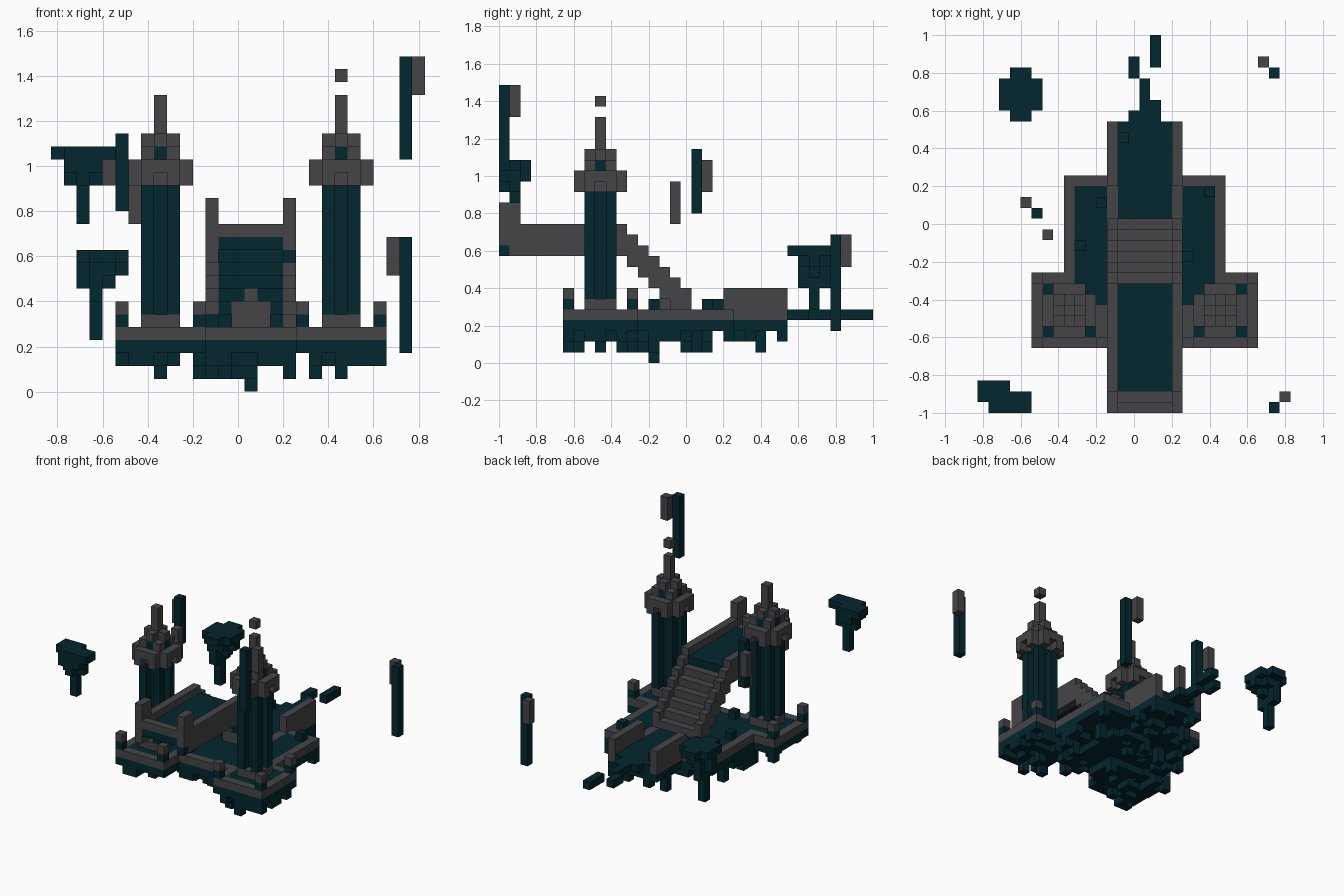
import bpy
import bmesh
import random
from mathutils import Vector

random.seed(11)
if "Cube" in bpy.data.objects:
    bpy.data.objects.remove(bpy.data.objects["Cube"], do_unlink=True)

U = 2 / 35                      # block size
ORIGIN = Vector((-14.5, -17.5, 0))


def make_material(name, rgb):
    mat = bpy.data.materials.new(name)
    mat.use_nodes = True
    mat.diffuse_color = (*rgb, 1)
    bsdf = mat.node_tree.nodes["Principled BSDF"]
    bsdf.inputs["Base Color"].default_value = (*rgb, 1)
    bsdf.inputs["Roughness"].default_value = 0.9
    return mat


TEAL = make_material("dark teal", (0.0008, 0.020, 0.028))
GREY = make_material("stone grey", (0.060, 0.058, 0.065))

parts = {}                      # name -> (material, set of blocks)
filled = {}                     # block -> name of the part that owns it


def put(name, mat, cells):
    own = parts.setdefault(name, (mat, set()))[1]
    for c in cells:
        if c not in filled:
            filled[c] = name
            own.add(c)


def box(x, y, z):
    """Blocks of a box; each range is (start, end) or one index."""
    r = [range(*a) if isinstance(a, tuple) else range(a, a + 1) for a in (x, y, z)]
    return {(i, j, k) for i in r[0] for j in r[1] for k in r[2]}


def mirror(cells):
    return {(30 - i, j, k) for i, j, k in cells}


def both(cells):
    return cells | mirror(cells)


# Footprint: central court, causeway and two tower bases
court = box((8, 23), (13, 22), 4) | box((12, 19), (9, 27), 4) | both(box((5, 12), (6, 13), 4))


def on_rim(c):
    i, j, k = c
    if j == 26 and 12 < i < 18:
        return False
    return any((i + a, j + b, k) not in court for a in (-1, 0, 1) for b in (-1, 0, 1))


rim = {c for c in court if on_rim(c)} | both(box(12, (18, 22), 4))
put("stone_rim", GREY, rim)
put("court_floor", TEAL, court - rim)

# Ragged rock hanging below: heavy core, scattered roots, lowest level per column and row
low_by_x = "122123111112213121121"
low_by_y = "111121111221113222132"
rock = {(15, 14, k) for k in range(4)}
for i, j, k in sorted(court):
    core = abs(i - 15) + abs(j - 14) < 5
    low = random.choice((1, 1, 2) if core else (1, 2, 2, 3, 3))
    low = max(low, int(low_by_x[i - 5]), int(low_by_y[j - 6]))
    rock |= box(i, j, (low, 4))
put("hanging_rock", TEAL, rock)

# Corner posts, causeway walls and tufts
posts = [(5, 6), (11, 6), (5, 12)]
for i, j in posts:
    put("post_bases", TEAL, both(box(i, j, 5)))
    put("post_tops", GREY, both(box(i, j, 6)))
put("causeway_walls", GREY, both(box(12, (21, 27), (5, 7))))
for i, j in [(11, 19), (9, 15), (21, 20), (19, 14), (13, 25), (12, 10)]:
    put("tufts", TEAL, box(i, j, 5))

# Towers: stepped foot, grooved shaft, crown and spire
cx, cy = 8, 9


def square(r, z):
    return box((cx - r, cx + r + 1), (cy - r, cy + r + 1), z)


def corners(r, z):
    return {c for c in square(r, z) if abs(c[0] - cx) + abs(c[1] - cy) == 2 * r}


def middles(r, z):
    return {c for c in square(r, z) if abs(c[0] - cx) + abs(c[1] - cy) == r
            and cx - c[0] in (0, r, -r) and cy - c[1] in (0, r, -r)}


put("tower_feet", GREY, both(square(1, 5)))
put("tower_shafts", TEAL, both(corners(1, (6, 16)) | box(cx, cy, (6, 16))))
crown = square(2, (16, 18)) - corners(2, (16, 18)) - middles(2, 16)
put("tower_crowns", GREY, both(crown))
put("tower_windows", TEAL, both(middles(1, 18)))
put("tower_tops", GREY, both(square(1, (18, 20)) - corners(1, 19)))
put("spires", GREY, both(box(cx, cy, (20, 23))))
put("spire_tip", GREY, mirror(box(cx, cy, 24)))

# Raised bridge with parapets
put("bridge_tuft", TEAL, box(18, 0, 10))
put("bridge_parapets", GREY, both(box(12, (0, 12), (10, 13)) | box(12, (0, 2), (13, 15))))
put("bridge_curb", GREY, box((13, 18), 0, 12) | box((13, 18), 1, 11))
put("bridge_floor", TEAL, box((13, 18), (0, 12), 11) | box((13, 18), 11, 10))

# Staircase down to the court, with a small stone buttress beneath
put("stair_buttress", GREY, box((14, 17), 15, (5, 7)) | box(15, 14, 7))
for n in range(6):
    j, top = 12 + n, 11 - n
    put("stair_walls", GREY, both(box(12, j, (max(5, top - 2), top + 1))))
    put("stair_steps", GREY, box((13, 18), j, top - 1))
    put("stair_underside", TEAL, box((13, 18), j, (max(5, top - 2), top - 1)))

# Broken path blocks behind the causeway
put("path_fragments", TEAL, box(14, 27, 4) | box(15, (27, 31), 4) | box(16, (27, 29), 4)
    | box(14, (31, 33), 4) | box(16, (32, 35), 4))

# Floating islets, tapering downwards
put("rear_islet", TEAL, box((2, 6), (28, 31), 10) | box((3, 5), (27, 32), 10)
    | box((2, 6), 29, 9) | box((3, 5), (28, 31), 9)
    | box((2, 5), 29, 8) | box(3, (28, 31), (7, 9)) | box(3, 29, (4, 7)))
put("front_islet", TEAL, box((0, 3), (1, 3), 18) | box((1, 5), (0, 2), 18)
    | box((1, 4), (0, 2), 17) | box((1, 3), 2, 17)
    | box((1, 4), 1, 16) | box(2, 0, 16) | box(2, 1, (13, 16)))

# Floating shards
put("left_shard", TEAL, box(5, 18, (14, 20)))
put("left_shard_stone", GREY, box(4, 19, (16, 19)))
put("inner_shard_stone", GREY, box(6, 16, (13, 17)))
put("rear_shard", TEAL, box(27, 31, (3, 12)))
put("rear_shard_stone", GREY, box(26, 32, (9, 12)))
put("front_shard", TEAL, box(27, 0, (18, 26)))
put("front_shard_stone", GREY, box(28, 1, (23, 26)))


def build(name, mat, cells):
    """Make a mesh from the exposed faces of the blocks."""
    bm = bmesh.new()
    for c in sorted(cells):
        for axis in range(3):
            for side in (0, 1):
                near = list(c)
                near[axis] += 2 * side - 1
                if tuple(near) in filled:
                    continue
                loop = []
                for a, b in ((0, 0), (1, 0), (1, 1), (0, 1)):
                    p = Vector(c)
                    p[axis] += side
                    p[(axis + 1) % 3] += a
                    p[(axis + 2) % 3] += b
                    loop.append(bm.verts.new((p + ORIGIN) * U))
                bm.faces.new(loop if side else loop[::-1])
    bmesh.ops.remove_doubles(bm, verts=bm.verts, dist=U / 100)
    mesh = bpy.data.meshes.new(name)
    bm.to_mesh(mesh)
    bm.free()
    mesh.materials.append(mat)
    bpy.context.collection.objects.link(bpy.data.objects.new(name, mesh))


for part, (material, blocks) in parts.items():
    build(part, material, blocks)
